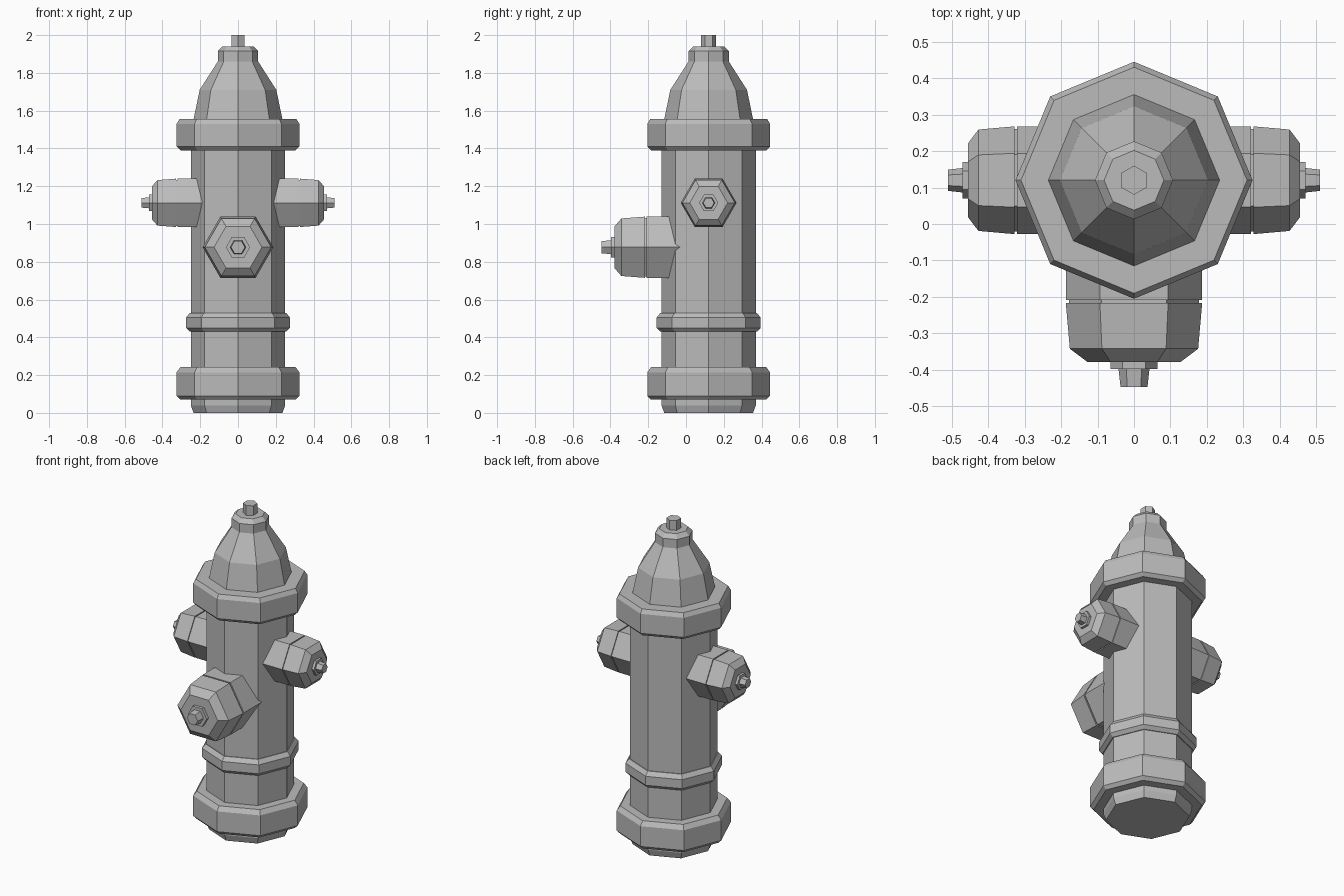
import bpy, bmesh, math
from mathutils import Matrix, Vector

cube = bpy.data.objects.get("Cube")
if cube:
    bpy.data.objects.remove(cube, do_unlink=True)

AXIS_Y = 0.12  # the barrel stands a little behind the origin

paint = bpy.data.materials.new("grey_paint")
paint.use_nodes = True
GREY = (0.5, 0.5, 0.5, 1)
paint.diffuse_color = GREY
paint.node_tree.nodes["Principled BSDF"].inputs["Base Color"].default_value = GREY


def lathe(name, profile, sides, matrix, start=0.0):
    """Faceted solid from (radius, height) pairs, capped at both ends."""
    bm = bmesh.new()
    rings = []
    for r, h in profile:
        angles = [start + math.tau * i / sides for i in range(sides)]
        rings.append([bm.verts.new((r * math.cos(a), r * math.sin(a), h)) for a in angles])
    for low, high in zip(rings, rings[1:]):
        for i in range(sides):
            j = (i + 1) % sides
            bm.faces.new((low[i], low[j], high[j], high[i]))
    bm.faces.new(rings[0][::-1])
    bm.faces.new(rings[-1])
    bm.transform(matrix)
    bmesh.ops.recalc_face_normals(bm, faces=bm.faces)
    mesh = bpy.data.meshes.new(name)
    bm.to_mesh(mesh)
    bm.free()
    mesh.materials.append(paint)
    obj = bpy.data.objects.new(name, mesh)
    bpy.context.collection.objects.link(obj)
    return obj


# Upright parts: octagons with corners on the axes
upright = Matrix.Translation((0, AXIS_Y, 0))
lathe("barrel", [(0.235, 0), (0.25, 0.04), (0.25, 1.45)], 8, upright)
lathe("base_flange", [(0.305, 0.07), (0.325, 0.09), (0.325, 0.215), (0.305, 0.242)], 8, upright)
lathe("lower_ring", [(0.255, 0.43), (0.275, 0.45), (0.275, 0.505), (0.255, 0.53)], 8, upright)
lathe("top_flange", [(0.305, 1.39), (0.325, 1.41), (0.325, 1.53), (0.31, 1.555)], 8, upright)
lathe("bonnet", [(0.237, 1.5), (0.235, 1.555), (0.203, 1.71), (0.107, 1.86),
                 (0.107, 1.915), (0.082, 1.94)], 8, upright)
lathe("top_nut", [(0.04, 1.93), (0.04, 2.0)], 6, upright, math.pi / 2)


def nozzle(name, seat, direction, scale, depth):
    """Hexagonal outlet: neck, chamfered cap, collar and nut along one axis."""
    z = Vector(direction)
    x = z.cross(Vector((0, 0, 1)))   # a corner points sideways
    y = z.cross(x)
    turn = Matrix((x, y, z)).transposed().to_4x4()
    m = Matrix.Translation(seat) @ turn @ Matrix.Scale(scale, 4)
    lathe(name + "_neck", [(0.187, -depth), (0.187, -0.009), (0.178, -0.009), (0.178, 0.005)], 6, m)
    lathe(name + "_cap", [(0.187, 0), (0.176, 0.125), (0.127, 0.162)], 6, m)
    lathe(name + "_collar", [(0.064, 0.155), (0.064, 0.181)], 6, m)
    lathe(name + "_nut", [(0.043, 0.175), (0.037, 0.23)], 6, m)


nozzle("front_nozzle", (0, -0.217, 0.877), (0, -1, 0), 1.0, 0.2)
for side, name in ((1, "left_nozzle"), (-1, "right_nozzle")):
    nozzle(name, (side * 0.328, AXIS_Y, 1.112), (side, 0, 0), 0.79, 0.2)
